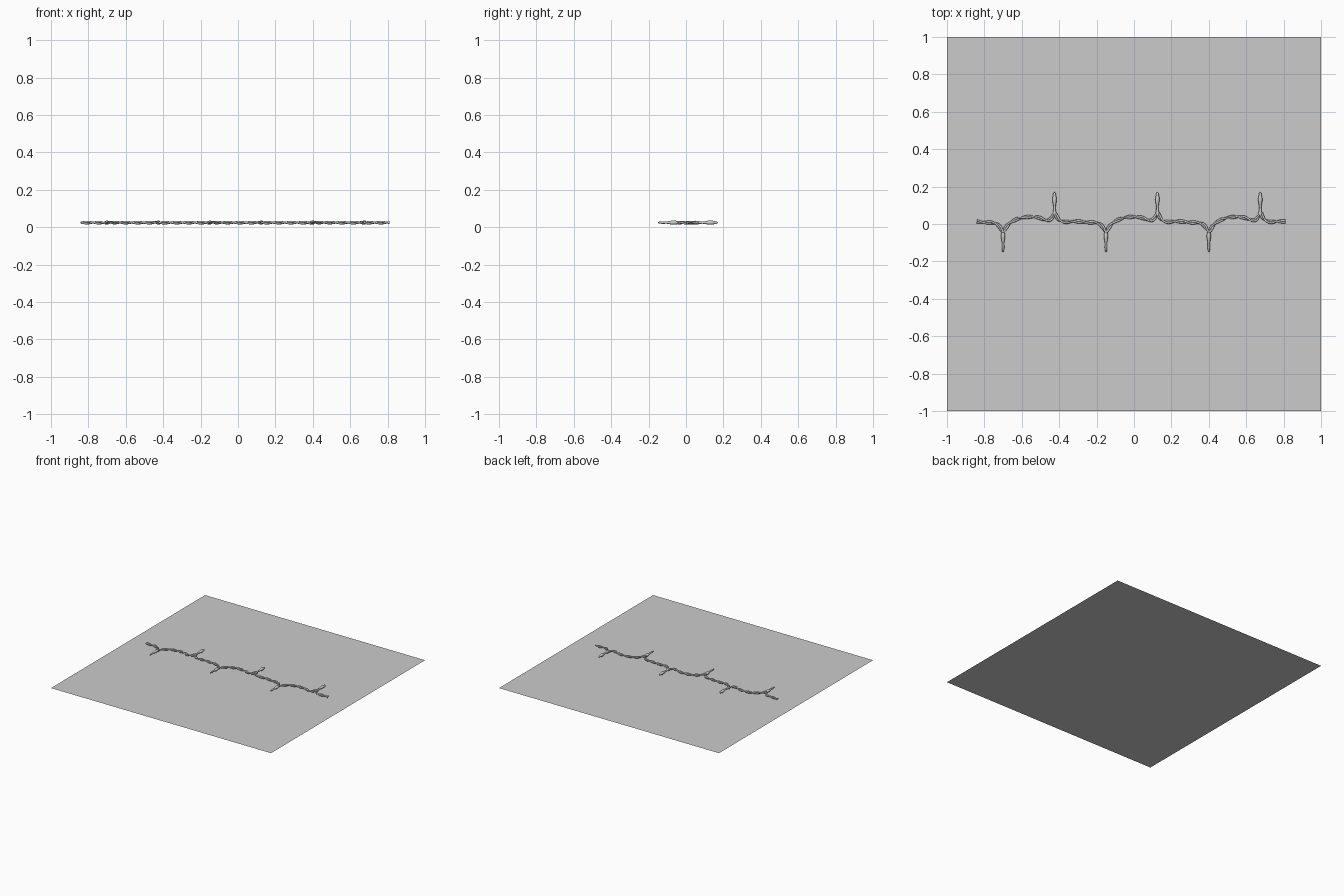
import bpy, bmesh, math
from mathutils import Vector

if "Cube" in bpy.data.objects:
    bpy.data.objects.remove(bpy.data.objects["Cube"])


def material(name, v):
    m = bpy.data.materials.new(name)
    m.diffuse_color = (v, v, v, 1)
    m.use_nodes = True
    m.node_tree.nodes["Principled BSDF"].inputs["Base Color"].default_value = m.diffuse_color
    return m


ground_grey = material("sheet grey", 0.6)
yarn_grey = material("yarn grey", 0.6)
Z, PERIOD = 0.025, 0.55


def sweep(name, pts, offset, radius, sides=10):
    """Tube along pts; offset(s) shifts sideways/up, radius(s) sets its size."""
    bm = bmesh.new()
    rings, s = [], 0.0
    for i, p in enumerate(pts):
        if i:
            s += (p - pts[i - 1]).length
        t = (pts[min(i + 1, len(pts) - 1)] - pts[max(i - 1, 0)]).normalized()
        side, up = Vector((-t.y, t.x, 0)), Vector((0, 0, 1))
        a, b = offset(s)
        c = p + side * a + up * b
        r = radius(s)
        rings.append([bm.verts.new(c + (side * math.cos(k) + up * math.sin(k)) * r)
                      for k in (2 * math.pi * j / sides for j in range(sides))])
    for r0, r1 in zip(rings, rings[1:]):
        for j in range(sides):
            k = (j + 1) % sides
            bm.faces.new((r0[j], r0[k], r1[k], r1[j]))
    bm.faces.new(rings[0])
    bm.faces.new(rings[-1])
    bmesh.ops.recalc_face_normals(bm, faces=bm.faces)
    me = bpy.data.meshes.new(name)
    bm.to_mesh(me)
    bm.free()
    for f in me.polygons:
        f.use_smooth = True
    me.materials.append(yarn_grey)
    ob = bpy.data.objects.new(name, me)
    bpy.context.collection.objects.link(ob)


def smooth(ctrl, n=8):
    """Catmull-Rom path through the control points."""
    out = []
    for i in range(len(ctrl) - 1):
        a, b = ctrl[max(i - 1, 0)], ctrl[i]
        c, d = ctrl[i + 1], ctrl[min(i + 2, len(ctrl) - 1)]
        for k in range(n):
            t = k / n
            out.append(0.5 * (2 * b + (c - a) * t + (2 * a - 5 * b + 4 * c - d) * t * t
                              + (3 * b - a - 3 * c + d) * t ** 3))
    return out + [ctrl[-1]]


# flat square sheet
bpy.ops.mesh.primitive_plane_add(size=2)
sheet = bpy.context.object
sheet.name = "ground_sheet"
sheet.data.materials.append(ground_grey)

# one repeat of the yarn path, around a downward spike at x = 0
unit = [(-0.14, 0.013), (-0.10, 0.008), (-0.065, 0.008), (-0.035, 0), (-0.017, -0.017),
        (0, -0.042), (0.015, -0.02), (0.035, 0.004), (0.07, 0.024), (0.11, 0.035),
        (0.15, 0.038), (0.19, 0.034), (0.225, 0.021), (0.248, 0.022), (0.263, 0.037),
        (0.275, 0.062), (0.286, 0.04), (0.302, 0.02), (0.33, 0.011), (0.37, 0.014)]
ctrl = [Vector((x - 0.70 + PERIOD * i, y, Z)) for i in range(3) for x, y in unit]
ctrl.append(Vector((0.81, 0.013, Z)))
path = smooth(ctrl)

# two plies twisted around each other
for i in range(2):
    def twist(s, ph=i * math.pi):
        a = 2 * math.pi * s / 0.13 + ph
        return 0.0052 * math.cos(a), 0.0045 * math.sin(a)
    sweep(f"yarn_ply_{i + 1}", path, twist, lambda s: 0.0055)


# slim pointed loops: (distance from base, radius)
def profile(table):
    def radius(s):
        for (s0, r0), (s1, r1) in zip(table, table[1:]):
            if s <= s1:
                t = max(0, (s - s0) / (s1 - s0))
                t = t * t * (3 - 2 * t)
                return r0 + (r1 - r0) * t
        return table[-1][1]
    return radius


down_loop = profile([(0, 0.006), (0.035, 0.0115), (0.075, 0.006),
                     (0.095, 0.0065), (0.115, 0.005), (0.121, 0.001)])
up_loop = profile([(0, 0.010), (0.04, 0.006), (0.085, 0.0115),
                   (0.115, 0.007), (0.124, 0.001)])
for i in range(3):
    for name, x, y, d, length, rad in (("lower", -0.70, -0.03, -1, 0.121, down_loop),
                                       ("upper", -0.425, 0.047, 1, 0.124, up_loop)):
        pts = [Vector((x + PERIOD * i, y + d * length * k / 28, Z)) for k in range(29)]
        sweep(f"{name}_loop_{i + 1}", pts, lambda s: (0, 0), rad, 12)
